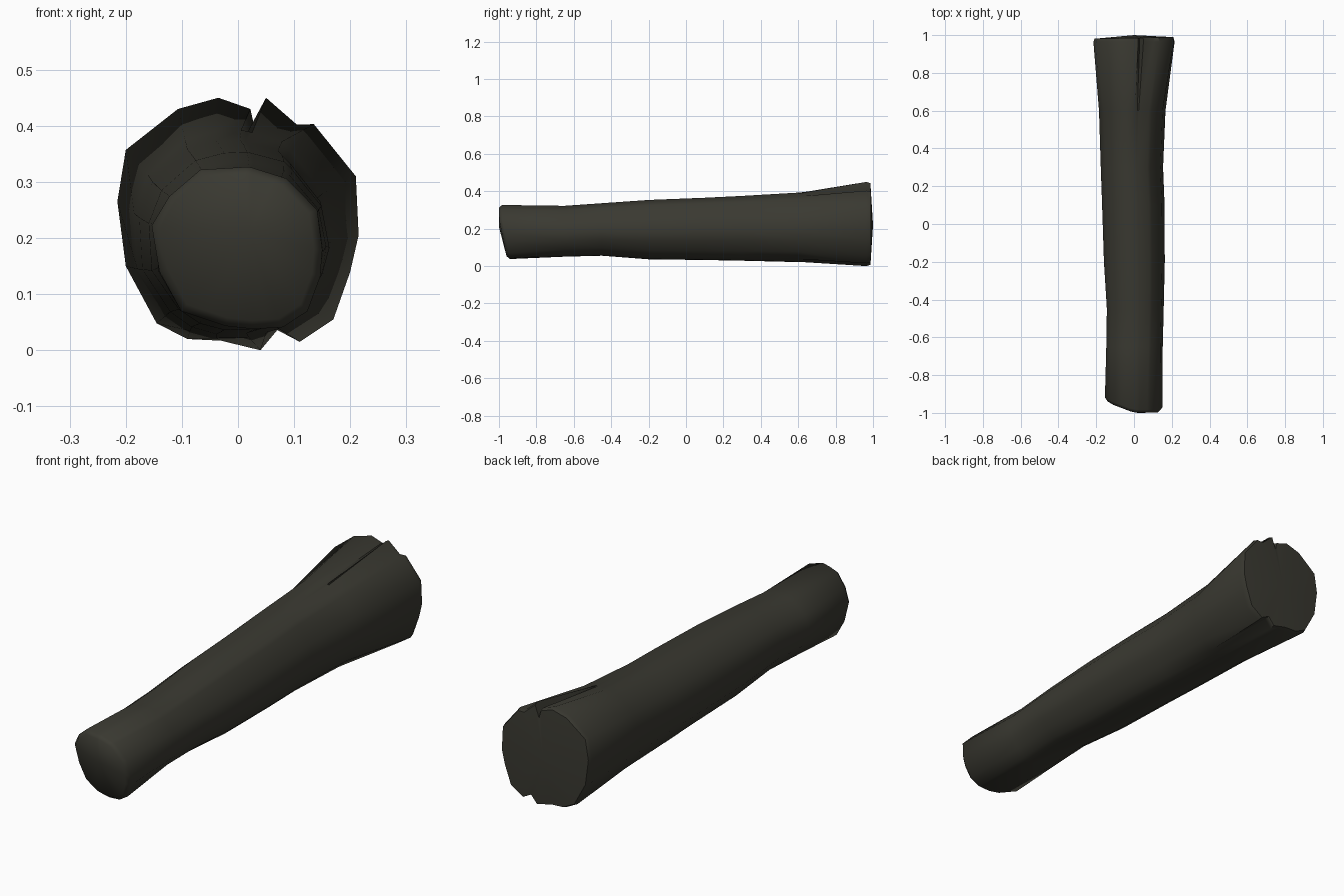
import bpy, bmesh, math

if "Cube" in bpy.data.objects:
    bpy.data.objects.remove(bpy.data.objects["Cube"])

# bark colour
mat = bpy.data.materials.new("dark_bark")
mat.diffuse_color = (0.042, 0.041, 0.031, 1)
mat.use_nodes = True
mat.node_tree.nodes["Principled BSDF"].inputs["Base Color"].default_value = mat.diffuse_color

# outline of the ragged thick end (x, z), clockwise from the top
BACK = [(-.035, .45), (.022, .43), (.03, .395), (.05, .45), (.105, .402), (.135, .403),
        (.21, .31), (.215, .205), (.2, .14), (.17, .055), (.11, .015), (.07, .036),
        (.04, .0), (-.03, .017), (-.09, .02), (-.145, .048), (-.2, .15), (-.215, .265),
        (-.2, .357), (-.107, .43)]
# outline of the thin end
FRONT = [(-.095, .32), (.02, .327), (.09, .305), (.14, .255), (.152, .2), (.145, .11), (.11, .043),
         (0, .036), (-.108, .072), (-.14, .14), (-.16, .212)]
# trunk stations: y, left, right, bottom, top
STATIONS = [(-.65, -.155, .155, .045, .326), (-.45, -.152, .16, .05, .34),
            (-.2, -.168, .166, .03, .358), (.1, -.178, .165, .026, .37),
            (.3, -.185, .157, .022, .38), (.6, -.195, .17, .014, .398)]


def ray(poly, c, a):
    """Point where a ray from c at angle a leaves the polygon."""
    dx, dz = math.cos(a), math.sin(a)
    for (x1, z1), (x2, z2) in zip(poly, poly[1:] + poly[:1]):
        ex, ez = x2 - x1, z2 - z1
        det = ex * dz - ez * dx
        if abs(det) < 1e-9:
            continue
        px, pz = x1 - c[0], z1 - c[1]
        t = (ex * pz - ez * px) / det
        s = (dx * pz - dz * px) / det
        if t > 0 and -1e-6 <= s <= 1 + 1e-6:
            return c[0] + t * dx, c[1] + t * dz
    return c


def front_y(x, z):
    """Slanted saw cut of the thin end."""
    return -.995 + max(0, -x) * .38 + max(0, .25 - z) * .2


angles = [math.atan2(z - .22, x) for x, z in BACK]
rings = []
# thin end: cap ring, then rim
rim = [ray(FRONT, (0, .19), a) for a in angles]
rings.append([(x * .9, front_y(x * .9, .19 + (z - .19) * .9) - .004, .19 + (z - .19) * .9) for x, z in rim])
rings.append([(x, front_y(x, z) + .012, z) for x, z in rim])
# trunk, slightly faceted like a rough dodecagon
for y, l, r, b, t in STATIONS:
    cx, cz, w, h = (l + r) / 2, (b + t) / 2, (r - l) / 2, (t - b) / 2
    gon = [(math.cos(i * math.pi / 6), math.sin(i * math.pi / 6)) for i in range(12)]
    rings.append([(cx + w * p[0], y, cz + h * p[1]) for p in (ray(gon, (0, 0), a) for a in angles)])
# thick end: rim, then cap ring
rings.append([(x, .965, z) for x, z in BACK])
rings.append([(x * .97, .985 + .02 * x, .22 + (z - .22) * .97) for x, z in BACK])

bm = bmesh.new()
loops = [[bm.verts.new(p) for p in ring] for ring in rings]
n = len(BACK)
for a, b in zip(loops, loops[1:]):
    for i in range(n):
        j = (i + 1) % n
        bm.faces.new((a[i], a[j], b[j], b[i]))
for loop, centre in ((loops[0], (.02, -1, .21)), (loops[-1], (0, 1, .22))):
    c = bm.verts.new(centre)
    for i in range(n):
        bm.faces.new((loop[i], loop[(i + 1) % n], c))
bmesh.ops.recalc_face_normals(bm, faces=bm.faces)
for f in bm.faces:
    f.smooth = True
# keep the rims and torn splits crisp
for e in bm.edges:
    if len(e.link_faces) == 2 and e.calc_face_angle() > math.radians(50):
        e.smooth = False
me = bpy.data.meshes.new("log")
bm.to_mesh(me)
bm.free()
me.materials.append(mat)
log = bpy.data.objects.new("log", me)
bpy.context.collection.objects.link(log)
